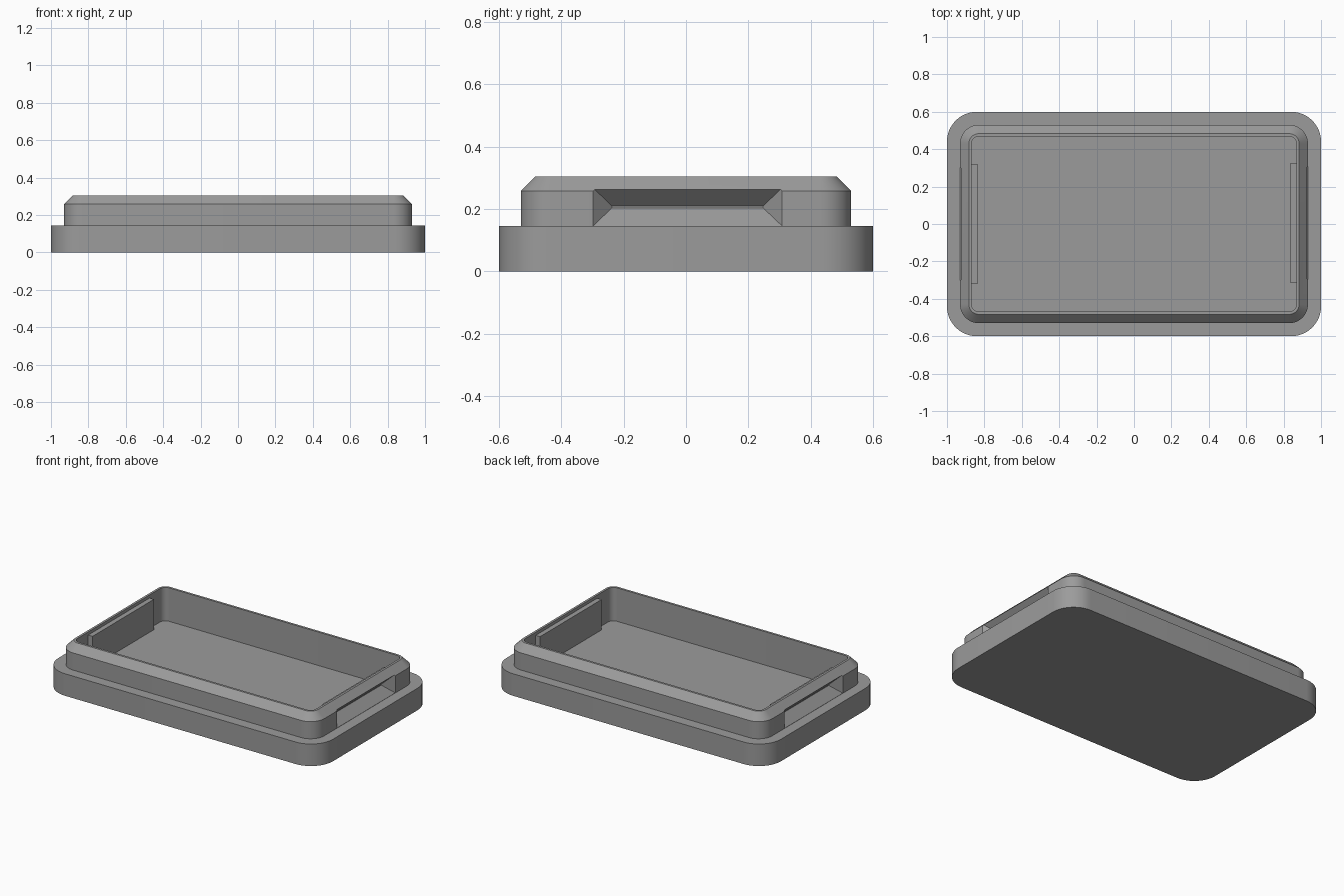
import bpy, bmesh, math

if "Cube" in bpy.data.objects:
    bpy.data.objects.remove(bpy.data.objects["Cube"])

grey = bpy.data.materials.new("grey plastic")
grey.diffuse_color = (0.33, 0.33, 0.33, 1)
grey.use_nodes = True
grey.node_tree.nodes["Principled BSDF"].inputs["Base Color"].default_value = grey.diffuse_color


def make_object(name, bm):
    bmesh.ops.recalc_face_normals(bm, faces=bm.faces)
    mesh = bpy.data.meshes.new(name)
    bm.to_mesh(mesh)
    bm.free()
    mesh.materials.append(grey)
    obj = bpy.data.objects.new(name, mesh)
    bpy.context.collection.objects.link(obj)
    return obj


def rounded_ring(bm, hx, hy, r, z, seg=12):
    """Loop of vertices around a rounded rectangle."""
    verts = []
    for q, (sx, sy) in enumerate([(1, 1), (-1, 1), (-1, -1), (1, -1)]):
        for i in range(seg + 1):
            a = (q + i / seg) * math.pi / 2
            verts.append(bm.verts.new((sx * (hx - r) + r * math.cos(a),
                                       sy * (hy - r) + r * math.sin(a), z)))
    return verts


def loft(name, sections):
    """Closed solid through a sequence of loops."""
    bm = bmesh.new()
    rings = [rounded_ring(bm, *s) for s in sections]
    n = len(rings[0])
    for a, b in zip(rings, rings[1:]):
        for i in range(n):
            j = (i + 1) % n
            bm.faces.new((a[i], a[j], b[j], b[i]))
    bm.faces.new(rings[0])
    bm.faces.new(rings[-1])
    return make_object(name, bm)


def rect_loft(name, sections):
    """Solid through upright rectangles (x, y centre, half y, z low, z high)."""
    bm = bmesh.new()
    rings = [[bm.verts.new((x, cy + sy * hy, z)) for sy, z in
              [(-1, z0), (1, z0), (1, z1), (-1, z1)]]
             for x, cy, hy, z0, z1 in sections]
    for a, b in zip(rings, rings[1:]):
        for i in range(4):
            j = (i + 1) % 4
            bm.faces.new((a[i], a[j], b[j], b[i]))
    bm.faces.new(rings[0])
    bm.faces.new(rings[-1])
    return make_object(name, bm)


# Tray: flange, raised wall, chamfered rim and cavity
tray = loft("tray", [
    (1.0, 0.6, 0.16, 0.0),
    (1.0, 0.6, 0.16, 0.145),
    (0.93, 0.53, 0.10, 0.145),
    (0.93, 0.53, 0.10, 0.258),
    (0.883, 0.483, 0.053, 0.305),
    (0.868, 0.468, 0.038, 0.305),
    (0.868, 0.468, 0.038, 0.085),
])

# Wedge-shaped finger pockets in both ends, each backed by an inner block
for side, label, cy in [(1, "right", 0.005), (-1, "left", 0.0)]:
    block = rect_loft(label + "_backing_block", [
        (side * 0.836, cy, 0.32, 0.075, 0.285),
        (side * 0.88, cy, 0.32, 0.075, 0.285)])
    cutter = rect_loft(label + "_pocket_cutter", [
        (side * 0.87, cy, 0.242, 0.204, 0.209),
        (side * 0.93, cy, 0.303, 0.146, 0.268),
        (side * 1.05, cy, 0.303, 0.146, 0.268)])
    for helper, op in [(block, 'UNION'), (cutter, 'DIFFERENCE')]:
        mod = tray.modifiers.new(helper.name, 'BOOLEAN')
        mod.operation = op
        mod.solver = 'EXACT'
        mod.object = helper
        bpy.context.view_layer.objects.active = tray
        bpy.ops.object.modifier_apply(modifier=mod.name)
        bpy.data.objects.remove(helper)

# Smooth the rounded corners, keep creases sharp
bpy.ops.object.select_all(action='DESELECT')
tray.select_set(True)
bpy.context.view_layer.objects.active = tray
bpy.ops.object.shade_smooth_by_angle(angle=math.radians(25))
